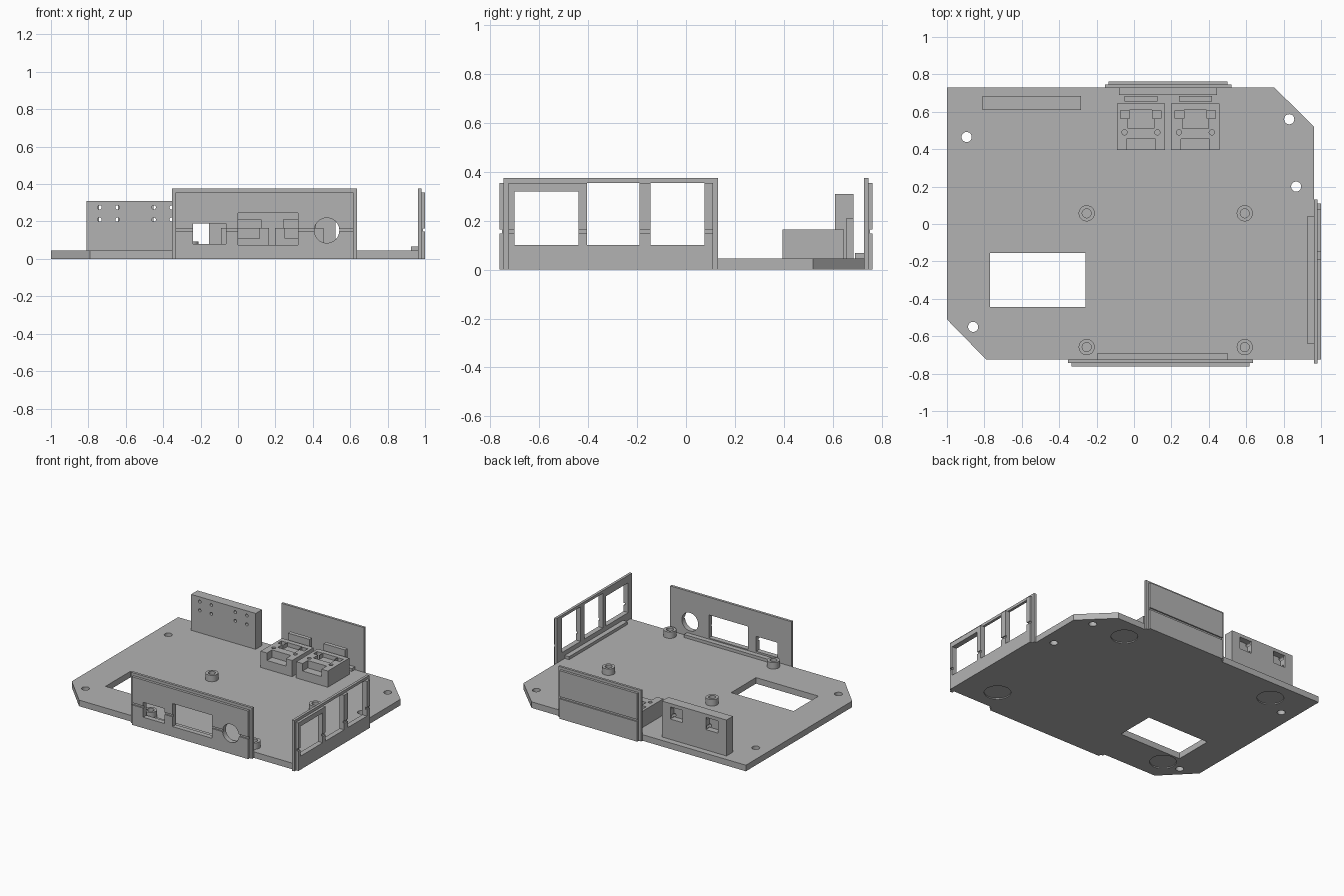
import bpy, bmesh, math
from mathutils import Matrix, Vector

if "Cube" in bpy.data.objects:
    bpy.data.objects.remove(bpy.data.objects["Cube"])

grey = bpy.data.materials.new("grey plastic")
grey.diffuse_color = (0.45, 0.45, 0.45, 1)
grey.use_nodes = True
grey.node_tree.nodes["Principled BSDF"].inputs["Base Color"].default_value = grey.diffuse_color


def finish(name, bm):
    bmesh.ops.recalc_face_normals(bm, faces=bm.faces)
    me = bpy.data.meshes.new(name)
    bm.to_mesh(me)
    bm.free()
    me.materials.append(grey)
    ob = bpy.data.objects.new(name, me)
    bpy.context.collection.objects.link(ob)
    return ob


def box(name, x0, x1, y0, y1, z0, z1):
    bm = bmesh.new()
    bmesh.ops.create_cube(bm, size=1)
    for v in bm.verts:
        v.co = Vector(((x0, x1)[v.co.x > 0], (y0, y1)[v.co.y > 0], (z0, z1)[v.co.z > 0]))
    return finish(name, bm)


def cyl(name, c, r, depth, axis='Z'):
    bm = bmesh.new()
    m = Matrix.Translation(c)
    if axis != 'Z':
        m = m @ Matrix.Rotation(math.pi / 2, 4, 'X' if axis == 'Y' else 'Y')
    bmesh.ops.create_cone(bm, cap_ends=True, segments=32, radius1=r, radius2=r, depth=depth, matrix=m)
    return finish(name, bm)


def boolean(ob, others, op='DIFFERENCE'):
    """Apply each helper solid to the part, then remove the helper."""
    for o in others:
        mod = ob.modifiers.new("bool", 'BOOLEAN')
        mod.operation, mod.solver, mod.object = op, 'EXACT', o
        bpy.context.view_layer.update()
        dg = bpy.context.evaluated_depsgraph_get()
        me = bpy.data.meshes.new_from_object(ob.evaluated_get(dg))
        ob.modifiers.clear()
        ob.data = me
        bpy.data.objects.remove(o)
    return ob


# Base plate: octagon-like outline with two clipped corners
outline = [(-1, .73), (.75, .73), (.963, .52), (.963, -.725), (-.79, -.725), (-1, -.51)]
bm = bmesh.new()
face = bm.faces.new([bm.verts.new((x, y, 0)) for x, y in outline])
ext = bmesh.ops.extrude_face_region(bm, geom=[face])
bmesh.ops.translate(bm, vec=(0, 0, .045), verts=[v for v in ext["geom"] if isinstance(v, bmesh.types.BMVert)])
base = finish("base_plate", bm)
cuts = [box("cut", -.77, -.26, -.445, -.155, -.1, .2)]
cuts += [cyl("cut", (x, y, 0), .027, .3) for x, y in
         [(-.895, .465), (-.86, -.55), (.83, .56), (.867, .2)]]
# Shallow round foot recesses underneath
cuts += [cyl("cut", (x, y, 0), .09, .016) for x, y in
         [(.56, .567), (.73, -.55), (-.715, .567), (-.715, -.55)]]
boolean(base, cuts)

# Screw standoffs with blind holes
for i, (x, y) in enumerate([(a, b) for a in (-.253, .592) for b in (.057, -.658)]):
    s = cyl("standoff_%d" % i, (x, y, .066), .043, .052)
    boolean(s, [cyl("cut", (x, y, .08), .024, .05)])


# Stepped connector walls: u runs along the wall, w outward from the centre
def side_box(side, u0, u1, w0, w1, z0, z1, name="part"):
    if side == 'right':
        return box(name, w0, w1, u0, u1, z0, z1)
    if side == 'back':
        return box(name, u0, u1, w0, w1, z0, z1)
    return box(name, u0, u1, -w1, -w0, z0, z1)


def wall(side, u0, u1, w0, w1, rib0, rib1, holes):
    mid = (w0 + w1) / 2
    ob = side_box(side, u0, u1, w0, mid, 0, .375, side + "_wall")
    outer = side_box(side, u0 + .02, u1 - .02, mid - .004, w1, 0, .355)
    boolean(ob, [outer], 'UNION')
    cutters = [side_box(side, a, b, w0 - .05, w1 + .05, c, d) for a, b, c, d in holes]
    cutters.append(side_box(side, u0 - .1, u1 + .1, w1 - .01, w1 + .1, .147, .163))
    boolean(ob, cutters)
    side_box(side, rib0, rib1, w0 - .036, w0, .04, .067, side + "_rib")
    return ob


wall('right', -.745, .13, .962, 1.0, -.64, .04,
     [(-.70, -.44, .10, .32), (-.405, -.19, .10, .355), (-.145, .075, .10, .355)])
front = wall('front', -.353, .637, .725, .763, -.195, .5,
             [(-.24, -.065, .08, .19), (0, .32, .075, .245)])
boolean(front, [cyl("cut", (.475, -.74, .152), .067, .3, 'Y')])
wall('back', -.155, .52, .727, .763, -.08, .445, [])

# Tall mounting block: pilot holes in front, square pockets behind
block = box("mounting_block", -.81, -.283, .61, .685, .04, .31)
cuts = [cyl("cut", (x, .61, z), .011, .12, 'Y')
        for x in (-.74, -.645, -.45, -.355) for z in (.21, .275)]
cuts += [box("cut", x - .05, x + .05, .64, .75, .195, .285) for x in (-.692, -.402)]
boolean(block, cuts)

# Pair of socket holders with back stops
for i, x in enumerate((.037, .328)):
    h = box("socket_holder_%d" % i, x - .129, x + .129, .395, .645, .04, .165)
    cuts = [box("cut", x - .077, x + .077, .3, .455, .11, .3),
            box("cut", x - .07, x + .07, .51, .565, .135, .3),
            box("cut", x - .06, x + .06, .56, .61, .135, .3)]
    for s in (-1, 1):
        cuts.append(box("cut", x + s * .085 - .023, x + s * .085 + .023, .565, .607, .10, .3))
        cuts.append(cyl("cut", (x + s * .088, .49, .165), .014, .08))
    boolean(h, cuts)
    box("socket_stop_%d" % i, x - .088, x + .088, .655, .685, .04, .21)

# Smooth the round walls, keep hard edges
bpy.ops.object.select_all(action='SELECT')
bpy.context.view_layer.objects.active = base
bpy.ops.object.shade_smooth_by_angle(angle=math.radians(30))
